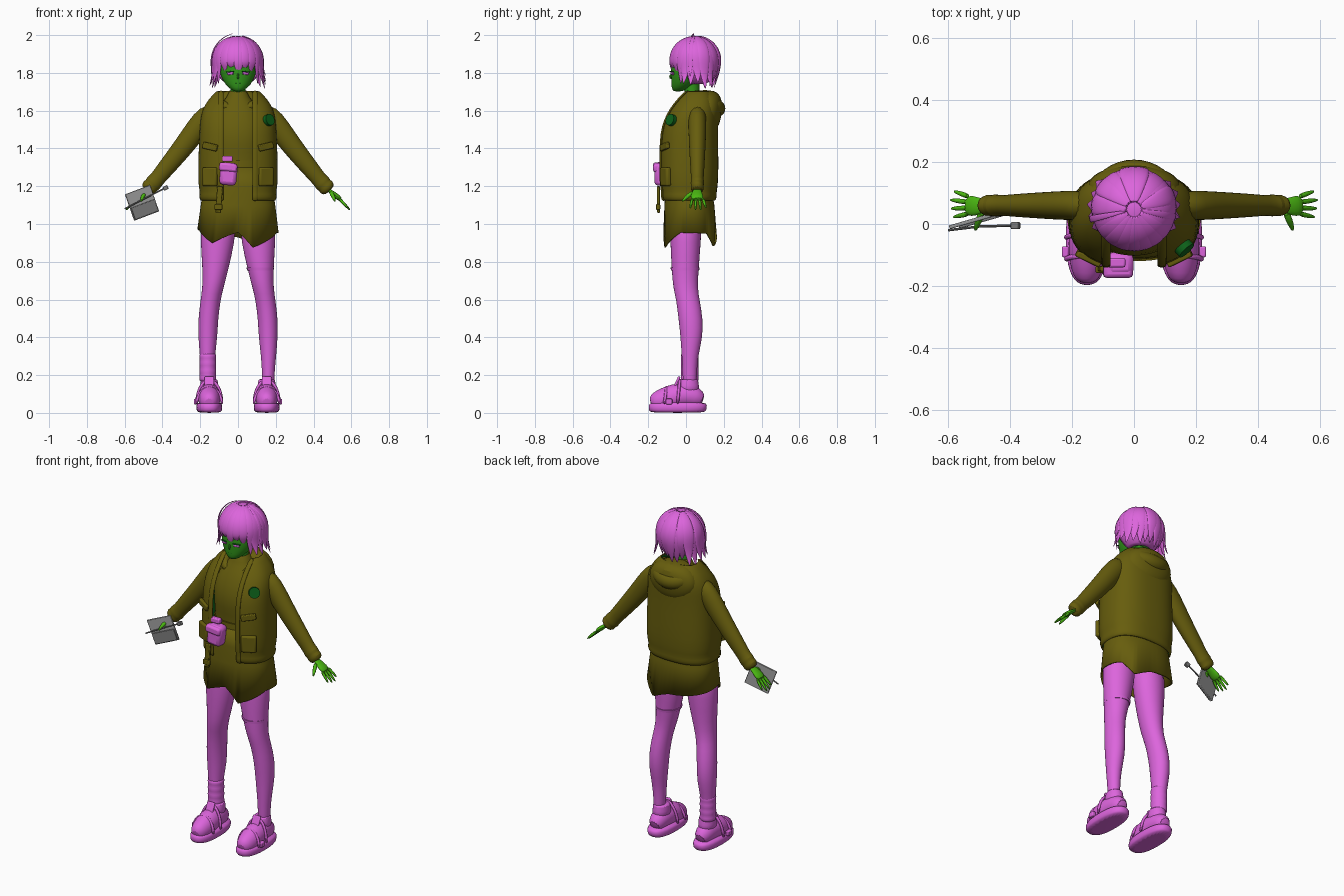
import bpy, bmesh, random
from math import sin, cos, pi, asin, radians, copysign
from mathutils import Vector, Matrix

random.seed(4)
if "Cube" in bpy.data.objects:
    bpy.data.objects.remove(bpy.data.objects["Cube"])


def material(name, rgb):
    m = bpy.data.materials.new(name)
    m.use_nodes = True
    m.diffuse_color = (*rgb, 1)
    m.node_tree.nodes["Principled BSDF"].inputs["Base Color"].default_value = (*rgb, 1)
    return m


PINK = material("orchid pink", (0.72, 0.13, 0.72))
OLIVE = material("olive cloth", (0.135, 0.11, 0.004))
SKIN = material("bright green skin", (0.07, 0.48, 0.006))
FACE = material("face green", (0.03, 0.3, 0.01))
DARK = material("dark green", (0.004, 0.12, 0.01))
GREY = material("light grey", (0.35, 0.35, 0.35))
SHADE = material("mid grey", (0.2, 0.2, 0.2))


def finish(bm, name, mats, sub=1, thick=0, angle=40):
    me = bpy.data.meshes.new(name)
    bm.to_mesh(me)
    bm.free()
    ob = bpy.data.objects.new(name, me)
    bpy.context.collection.objects.link(ob)
    for m in mats if isinstance(mats, list) else [mats]:
        me.materials.append(m)
    bpy.ops.object.select_all(action="DESELECT")
    ob.select_set(True)
    bpy.context.view_layer.objects.active = ob
    bpy.ops.object.shade_smooth_by_angle(angle=radians(angle))
    if thick:
        s = ob.modifiers.new("thickness", "SOLIDIFY")
        s.thickness, s.offset, s.material_offset = thick, -1, len(me.materials) - 1
    if sub:
        ob.modifiers.new("smooth", "SUBSURF").levels = sub
        ob.modifiers["smooth"].render_levels = sub
    return ob


def skin_rings(bm, rings, closed=True, cap=True):
    vs = [[bm.verts.new(p) for p in ring] for ring in rings]
    n = len(vs[0])
    for a, b in zip(vs, vs[1:]):
        for i in range(n if closed else n - 1):
            j = (i + 1) % n
            bm.faces.new((a[i], a[j], b[j], b[i]))
    if cap and closed:
        bm.faces.new(vs[0][::-1])
        bm.faces.new(vs[-1])


def surf(ring, t, p):
    # point on a squared oval ring; t = 0 faces the front
    cx, cy, z, rx, ry = ring
    s, c = sin(t), cos(t)
    return Vector((cx + rx * copysign(abs(s) ** p, s), cy - ry * copysign(abs(c) ** p, c), z))


def loft(name, mat, rings, p=1.0, n=24, gap=0, hem=None, cap=True, sub=1, thick=0):
    out = []
    for k, r in enumerate(rings):
        t0 = asin((gap / r[3]) ** (1 / p)) if gap else 0
        steps = n + 1 if gap else n
        ring = [surf(r, t0 + (2 * pi - 2 * t0) * i / n, p) for i in range(steps)]
        if hem and k == 0:
            for i, q in enumerate(ring):
                q.z = hem(i / n)
        out.append(ring)
    bm = bmesh.new()
    skin_rings(bm, out, not gap, cap)
    return finish(bm, name, mat, sub, thick)


def tube(name, mat, pts, radii, flat=1.0, ref=(0, 1, 0), n=10, sub=1):
    # flat scales the thickness along ref
    pts = [Vector(q) for q in pts]
    rings = []
    for i, q in enumerate(pts):
        d = (pts[min(i + 1, len(pts) - 1)] - pts[max(i - 1, 0)]).normalized()
        u = d.cross(Vector(ref)).normalized()
        v = d.cross(u)
        rings.append([q + radii[i] * (u * cos(a) + v * sin(a) * flat)
                      for a in (2 * pi * k / n for k in range(n))])
    bm = bmesh.new()
    skin_rings(bm, rings)
    return finish(bm, name, mat, sub)


def box(name, mat, loc, dims, rot=(0, 0, 0), bevel=0.004):
    bm = bmesh.new()
    bmesh.ops.create_cube(bm, size=1, matrix=Matrix.Diagonal((*dims, 1)))
    ob = finish(bm, name, mat, 0)
    ob.location, ob.rotation_euler = loc, [radians(a) for a in rot]
    b = ob.modifiers.new("rounded", "BEVEL")
    b.width, b.segments = bevel, 2
    return ob


# Shirt, belt and collar
loft("shirt", OLIVE, [(0, .01, 1.18, .15, .11), (0, .01, 1.3, .135, .1), (0, .005, 1.38, .135, .103),
     (0, 0, 1.46, .14, .108), (0, .01, 1.55, .14, .098), (0, .03, 1.63, .1, .078),
     (0, .035, 1.67, .056, .052), (0, .035, 1.715, .05, .046)], p=.9)
loft("belt", OLIVE, [(0, .01, 1.3, .148, .113), (0, .01, 1.335, .146, .112)], sub=0)
loft("neck", FACE, [(0, .035, 1.62, .04, .038), (0, .03, 1.76, .04, .04)], sub=0)

# Skirt with a jagged hem
HEM = [(0, .955), (.05, .875), (.2, .955), (.35, .95), (.42, .88), (.5, .93),
       (.62, .95), (.78, .98), (.9, .9), (1, .955)]


def hem_height(f):
    for (a, za), (b, zb) in zip(HEM, HEM[1:]):
        if f <= b:
            return za + (zb - za) * (f - a) / (b - a)
    return HEM[-1][1]


loft("skirt", OLIVE, [(0, .022, .93, .215, .142), (0, .018, 1.1, .197, .132), (0, .012, 1.2, .183, .122),
     (0, .01, 1.3, .142, .107)], p=.85, n=60, hem=hem_height, cap=False, sub=0, thick=.008)

# Open vest with a dark lining, zip edges and a hood
VEST = [(0, .015, 1.12, .198, .14), (0, .015, 1.145, .208, .15), (0, .015, 1.17, .2, .146),
        (0, .015, 1.21, .213, .156), (0, .015, 1.35, .21, .157), (0, .015, 1.48, .205, .154),
        (0, .027, 1.55, .2, .145), (0, .04, 1.605, .19, .13), (0, .055, 1.66, .158, .106),
        (0, .06, 1.71, .11, .068)]
loft("vest", [OLIVE, DARK], VEST, p=.8, n=36, gap=.088, thick=.012)
for side, s in (("left", 1), ("right", -1)):
    edge = [surf(r, s * asin((.09 / r[3]) ** 1.25), .8) for r in VEST]
    tube(side + "_vest_edge", OLIVE, edge, [.016] * len(edge), flat=.5, n=8)
    box(side + "_vest_pocket", OLIVE, (.148 * s, -.108, 1.25), (.085, .03, .1), (0, 0, 26 * s), .01)
    box(side + "_pocket_flap", OLIVE, (.148 * s, -.113, 1.41), (.085, .02, .035), (0, -12 * s, 26 * s), .005)

ring = [Vector((.115 * sin(a), .065 - .1 * cos(a), 1.645 - .035 * cos(a) ** 2))
        for a in (pi * (.12 + 1.76 * k / 16) for k in range(17))]
tube("hood_rim", OLIVE, ring, [.022 + .027 * sin(pi * k / 16) for k in range(17)], ref=(0, 0, 1))
loft("hood_bag", OLIVE, [(0, .135, 1.5, .04, .02), (0, .13, 1.52, .1, .045), (0, .12, 1.57, .152, .068),
     (0, .115, 1.63, .155, .078), (0, .11, 1.68, .12, .075), (0, .1, 1.71, .07, .05)], p=.95)

# Round badge on the chest
bm = bmesh.new()
tilt = Vector((.65, -.7, .25)).to_track_quat("Z", "Y").to_matrix().to_4x4()
bmesh.ops.create_cone(bm, cap_ends=True, segments=24, radius1=.031, radius2=.031, depth=.024,
                      matrix=Matrix.Translation((.163, -.078, 1.55)) @ tilt)
finish(bm, "chest_badge", DARK, 0)

# Hip pouch and hanging strap
box("pouch", PINK, (-.05, -.13, 1.265), (.09, .075, .12), (0, 6, 0), .02)
box("pouch_flap", PINK, (-.052, -.14, 1.3), (.096, .068, .045), (0, 6, 0), .012)
box("pouch_loop", PINK, (-.058, -.125, 1.345), (.06, .03, .03), (0, 0, 0), .006)
box("hanging_strap", OLIVE, (-.1, -.145, 1.13), (.03, .016, .14), (0, 4, 0))
box("strap_buckle", OLIVE, (-.103, -.147, 1.09), (.042, .022, .03))

# Sleeves, hands, legs and shoes
SLEEVE = [(.13, 1.6, .058), (.19, 1.545, .062), (.25, 1.46, .059), (.32, 1.37, .053), (.39, 1.285, .047),
          (.435, 1.23, .041), (.447, 1.217, .048), (.458, 1.205, .041), (.47, 1.193, .047), (.488, 1.175, .034)]
LEG = [(.16, .02, .1, .032, .036), (.16, .02, .2, .032, .037), (.162, .02, .3, .04, .043),
       (.16, .03, .4, .051, .059), (.158, .025, .5, .053, .065), (.145, .01, .6, .053, .062),
       (.133, -.003, .66, .056, .065), (.12, -.005, .75, .067, .071), (.108, -.002, .9, .091, .081),
       (.1, 0, 1.08, .1, .09)]
for side, s in (("left", 1), ("right", -1)):
    tube(side + "_sleeve", OLIVE, [(x * s, .06, z) for x, z, r in SLEEVE], [r for x, z, r in SLEEVE], .8, n=14)
    across = (.62 * s, 0, .78)
    tube(side + "_palm", SKIN, [(.465 * s, .06, 1.19), (.5 * s, .058, 1.165), (.525 * s, .058, 1.145),
         (.545 * s, .06, 1.127)], [.02, .028, .037, .03], .42, across)
    for k in range(4):
        y, spread = .034 + .018 * k, -.012 + .01 * k
        reach = (.052, .06, .062, .05)[k]
        tube(f"{side}_finger_{k + 1}", SKIN,
             [((.532 + reach * f) * s, y + spread * f, 1.138 - reach * 1.05 * f) for f in (0, .5, .9, 1)],
             [.0095, .009, .006, .002], ref=across, n=8)
    tube(side + "_thumb", SKIN, [(.49 * s, .04, 1.17), (.502 * s, .012, 1.15), (.51 * s, -.01, 1.13),
         (.514 * s, -.022, 1.118)], [.013, .012, .009, .003], ref=across, n=8)

    loft(side + "_leg", PINK, [(x * s, y, z, a, b) for x, y, z, a, b in LEG])
    X = .152 * s
    loft(side + "_sole", PINK, [(X, -.045, 0, .06, .145), (X, -.045, .012, .068, .153), (X, -.043, .04, .07, .157),
         (X, -.043, .06, .062, .148)], p=.8)
    tube(side + "_shoe_upper", PINK, [(X, -.187, .05), (X, -.17, .057), (X, -.12, .066), (X, -.06, .09),
         (X, 0, .095), (X, .05, .085), (X, .09, .06)], [.025, .045, .06, .062, .058, .052, .035], 1.1, (0, 0, 1), 14)
    loft(side + "_shoe_collar", PINK, [(X, .01, .1, .054, .068), (X, .012, .15, .046, .055),
         (X, .015, .175, .046, .05), (X, .018, .18, .036, .04)])
    box(side + "_shoe_tongue", PINK, (X, -.047, .165), (.05, .014, .06), (-25, 0, 0), .006)
    for k, y in enumerate((-.115, -.045)):
        arc = [(X + .068 * cos(a), y + .012 * sin(a), .045 + (.09 + .04 * k) * sin(a))
               for a in (pi * i / 10 for i in range(11))]
        tube(f"{side}_shoe_strap_{k + 1}", PINK, arc, [.009] * 11, n=8)
    box(side + "_shoe_buckle", PINK, (.222 * s, -.09, .06), (.022, .035, .03), (0, 0, 0), .005)

loft("left_stocking_band", PINK, [(.119, -.005, .755, .07, .075), (.117, -.005, .77, .073, .077)], cap=True, sub=0)
loft("right_loose_sock", PINK, [(-.16, .02, .16 + .02 * k, .041 + .006 * (k % 2), .044 + .006 * (k % 2))
     for k in range(9)])

# Head with eyes, brows, nose and mouth
loft("head", FACE, [(0, -.045, 1.7, .018, .02), (0, -.028, 1.72, .05, .05), (0, -.002, 1.76, .084, .076),
     (0, .012, 1.81, .1, .094), (0, .035, 1.88, .1, .11), (0, .045, 1.94, .075, .08), (0, .05, 1.965, .03, .03)])
tube("nose", FACE, [(0, -.075, 1.8), (0, -.087, 1.775), (0, -.078, 1.768)], [.004, .008, .003], n=8)
box("mouth", DARK, (0, -.073, 1.744), (.026, .008, .003), bevel=.001)
for side, s in (("left", 1), ("right", -1)):
    box(side + "_eye", PINK, (.041 * s, -.073, 1.797), (.034, .009, .014), (0, 6 * s, 22 * s), .003)
    box(side + "_lash", DARK, (.042 * s, -.075, 1.806), (.042, .009, .005), (0, 6 * s, 22 * s), .001)

# Hair cap with an open face window, then tapered locks over it
CENTRE, SIZE = Vector((0, .047, 1.86)), Vector((.128, .128, .132))
bm = bmesh.new()
bmesh.ops.create_uvsphere(bm, u_segments=32, v_segments=20, radius=1,
                          matrix=Matrix.Translation(CENTRE) @ Matrix.Diagonal((*SIZE, 1)))
bmesh.ops.delete(bm, geom=[v for v in bm.verts if v.co.z < 1.85 and v.co.y < .0 or v.co.z < 1.74],
                 context="VERTS")
finish(bm, "hair_cap", PINK, 0, .008)


def lock(name, t, drop, width, flick=0.0, lift=1.02):
    pts = []
    for k in range(9):
        f = k / 8
        polar = pi / 2 * min(1, .1 + f * 1.5)
        over = max(0, (f - .6) / .4)
        grow = lift * (1 - .12 * over + flick * over ** 2)
        pts.append(CENTRE + Vector((SIZE.x * sin(polar) * sin(t) * grow, -SIZE.y * sin(polar) * cos(t) * grow,
                                    SIZE.z * cos(polar) * lift - drop * over)))
    shape = (.25, .6, .85, 1, 1, .95, .75, .45, .04)
    tube(name, PINK, pts, [width * w for w in shape], .28, (sin(t), -cos(t), .35), 8)


FRINGE = [(-.95, .12, .1), (-.62, .055, 0), (-.3, .04, 0), (.02, .075, 0), (.3, .045, 0), (.62, .06, 0), (.95, .12, .1)]
for k, (t, drop, flick) in enumerate(FRINGE):
    lock(f"fringe_{k + 1}", t, drop, .03, flick)
for k in range(16):
    t = 1.15 + (2 * pi - 2.3) * k / 15
    sideways = abs(sin(t)) > .75
    lock(f"hair_lock_{k + 1}", t, random.uniform(.11, .15), .036, .28 if sideways else -.12,
         random.uniform(1.0, 1.05))
lock("loose_strand_right", -1.35, .13, .012, .1, 1.15)
lock("loose_strand_left", 1.4, .08, .014, .25, 1.06)

# Tablet and stylus in the right hand
TILT = (0, -20, 16)
box("tablet", GREY, (-.508, .015, 1.112), (.145, .012, .148), TILT, .003)
box("tablet_panel", SHADE, (-.495, .011, 1.077), (.135, .012, .065), TILT, .002)
tube("stylus", SHADE, [(-.6, -.02, 1.08), (-.5, -.008, 1.132), (-.39, -.005, 1.188)], [.004] * 3, n=8, sub=0)
box("stylus_cap", SHADE, (-.383, -.005, 1.191), (.026, .022, .022), (0, -27, 0), .003)
